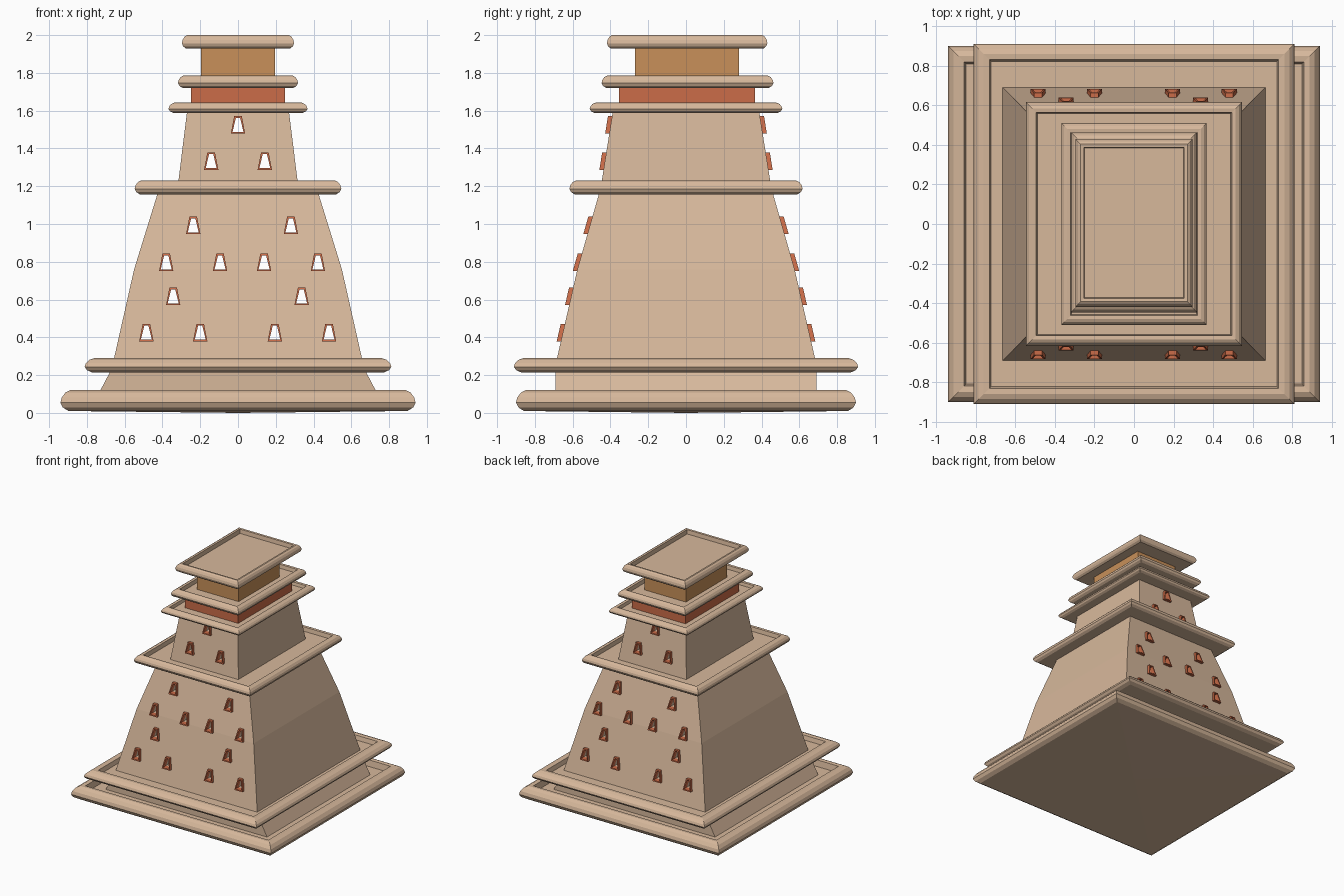
import bpy

cube = bpy.data.objects.get("Cube")
if cube:
    bpy.data.objects.remove(cube, do_unlink=True)


def material(name, colour):
    m = bpy.data.materials.new(name)
    m.use_nodes = True
    m.diffuse_color = (*colour, 1)
    m.node_tree.nodes["Principled BSDF"].inputs["Base Color"].default_value = (*colour, 1)
    return m


SAND = material("sandstone", (0.68, 0.48, 0.33))
RED = material("terracotta", (0.60, 0.15, 0.065))
OCHRE = material("ochre", (0.58, 0.28, 0.10))


def make(name, verts, faces, mat):
    me = bpy.data.meshes.new(name)
    me.from_pydata(verts, [], faces)
    me.materials.append(mat)
    ob = bpy.data.objects.new(name, me)
    bpy.context.collection.objects.link(ob)
    return ob


def loft(name, rings, mat, cy=0.0, pole=None):
    """Stack of rectangular rings (half x, half y, z), capped at both ends."""
    verts, faces = [], []
    for hx, hy, z in rings:
        verts += [(-hx, cy - hy, z), (hx, cy - hy, z), (hx, cy + hy, z), (-hx, cy + hy, z)]
    for r in range(len(rings) - 1):
        for i in range(4):
            a, b = r * 4 + i, r * 4 + (i + 1) % 4
            faces.append((a, b, b + 4, a + 4))
    n = len(verts)
    faces.append((n - 4, n - 3, n - 2, n - 1))
    if pole is None:
        faces.append((3, 2, 1, 0))
    else:
        verts.append((0, cy, pole))
        faces += [((i + 1) % 4, i, n) for i in range(4)]
    return make(name, verts, faces, mat)


# Rim cross-section: inset as a share of rim width, height as a share of thickness
RIM = [(0.5, 0), (0.15, 0.17), (0, 0.4), (0.08, 0.65), (0.3, 0.88),
       (0.6, 1), (0.95, 0.97), (1.05, 0.5)]


def tray(name, hx, hy, z0, z1, rim, cy=0.0, pole=None):
    rings = [(hx - rim * i, hy - rim * i, z0 + (z1 - z0) * h) for i, h in RIM]
    return loft(name, rings, SAND, cy, pole)


# Rimmed ledges
tray("base_ledge", 0.94, 0.90, 0.01, 0.12, 0.085, 0, 0.0)
tray("lower_ledge", 0.812, 0.912, 0.213, 0.29, 0.085)
tray("middle_ledge", 0.547, 0.617, 1.157, 1.23, 0.055)
tray("upper_ledge", 0.368, 0.51, 1.588, 1.642, 0.05)
tray("neck_ledge", 0.318, 0.455, 1.72, 1.786, 0.05, 0.008)
tray("roof_ledge", 0.297, 0.425, 1.928, 2.0, 0.045, 0.006)

# Walls and coloured blocks
loft("plinth", [(0.76, 0.692, 0.06), (0.66, 0.692, 0.25)], SAND)
LOWER = [(0.665, 0.692, 0.25), (0.55, 0.575, 0.76), (0.42, 0.455, 1.18)]
UPPER = [(0.32, 0.452, 1.19), (0.268, 0.385, 1.61)]
lower_walls = loft("lower_walls", LOWER, SAND)
upper_walls = loft("upper_walls", UPPER, SAND)
loft("red_block", [(0.25, 0.36, 1.61), (0.25, 0.36, 1.75)], RED, 0.005)
loft("ochre_block", [(0.195, 0.275, 1.75), (0.195, 0.275, 1.96)], OCHRE, 0.005)


def wall_depth(rings, z):
    for (_, y0, z0), (_, y1, z1) in zip(rings, rings[1:]):
        if z <= z1:
            break
    return y0 + (y1 - y0) * (z - z0) / (z1 - z0)


def trapezoid(x, z, inset):
    b, t = 0.038 - inset, 0.02 - inset
    lo, hi = z - 0.046 + inset, z + 0.046 - inset
    return [(x - b, lo), (x + b, lo), (x + t, hi), (x - t, hi)]


QUADS = [(i, (i + 1) % 4) for i in range(4)]


def window_frame(name, x, z, rings, side):
    """Tapered frame that follows the slope of its wall."""
    verts = []
    for inset, out in ((0, -0.02), (0, 0.022), (0.009, 0.022), (0.009, -0.02)):
        verts += [(px, side * (wall_depth(rings, pz) + out), pz)
                  for px, pz in trapezoid(x, z, inset)]
    faces = []
    for loop in range(4):
        a, b = loop * 4, (loop + 1) % 4 * 4
        for i, j in QUADS:
            f = (a + i, a + j, b + j, b + i)
            faces.append(f if side > 0 else f[::-1])
    make(name, verts, faces, RED)


def cut_openings(walls, rings, spots, label):
    verts, faces = [], []
    for n, (x, z) in enumerate(spots):
        k = len(verts)
        shape = trapezoid(x, z, 0.0085)
        verts += [(px, -1, pz) for px, pz in shape] + [(px, 1, pz) for px, pz in shape]
        faces += [(k, k + 1, k + 2, k + 3), (k + 7, k + 6, k + 5, k + 4)]
        faces += [(k + j, k + i, k + i + 4, k + j + 4) for i, j in QUADS]
        for side, word in ((-1, "front"), (1, "back")):
            window_frame(f"{label}_{word}_window_{n + 1}", x, z, rings, side)
    cutter = make(label + "_cutter", verts, faces, SAND)
    cutter.hide_render = True
    mod = walls.modifiers.new("openings", "BOOLEAN")
    mod.operation = "DIFFERENCE"
    mod.solver = "EXACT"
    mod.object = cutter
    bpy.context.view_layer.objects.active = walls
    bpy.ops.object.modifier_apply(modifier=mod.name)
    bpy.data.objects.remove(cutter, do_unlink=True)


# Openings running from front to back, each with a frame at both ends
ROWS = {0.425: (-0.485, -0.2, 0.195, 0.482), 0.617: (-0.343, 0.337),
        0.797: (-0.38, -0.095, 0.138, 0.423), 0.993: (-0.237, 0.28)}
cut_openings(lower_walls, LOWER, [(x, z) for z, xs in ROWS.items() for x in xs], "lower")
cut_openings(upper_walls, UPPER, [(0, 1.525), (-0.142, 1.333), (0.142, 1.333)], "upper")
